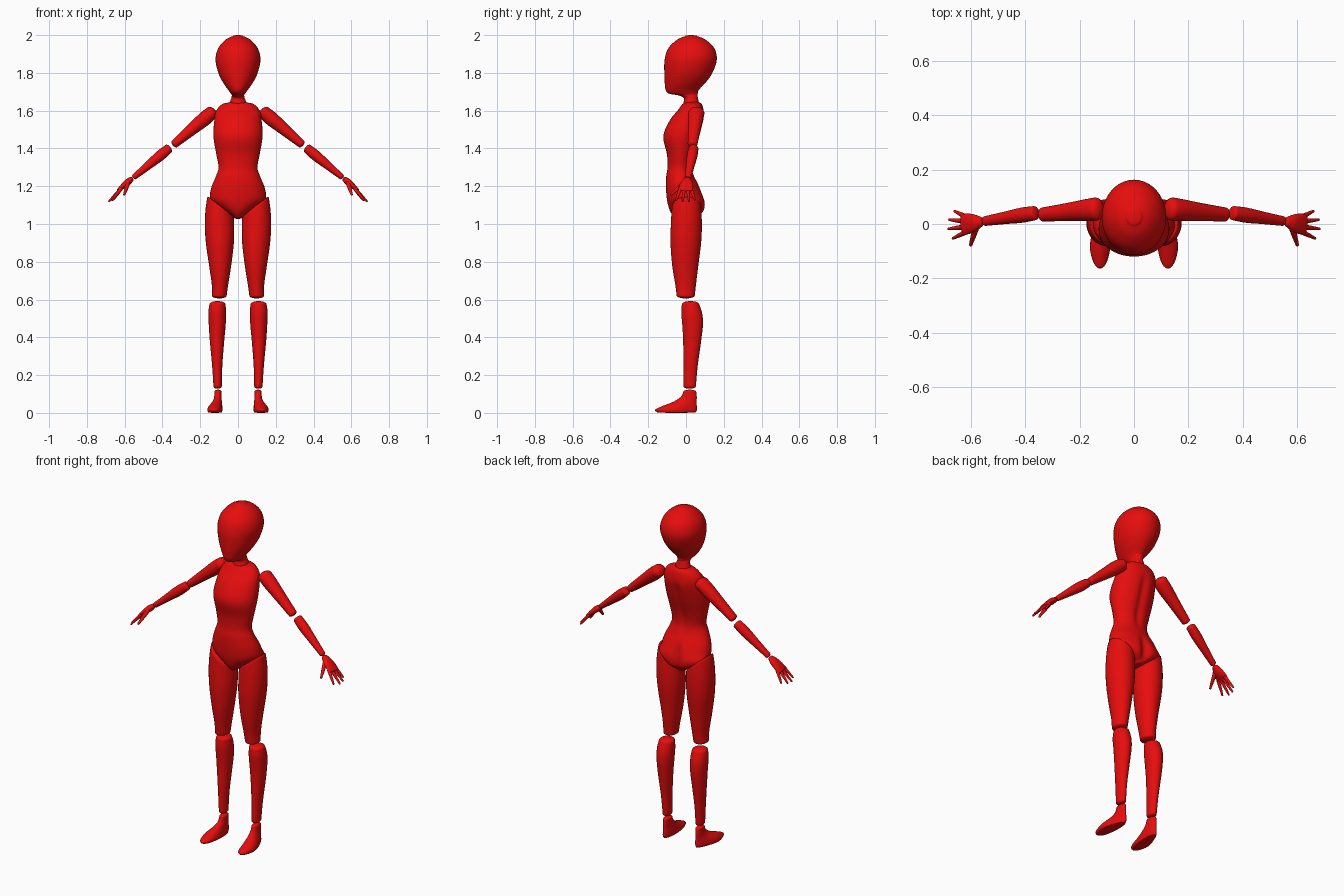
import bpy, bmesh, math
from mathutils import Vector, Matrix

cube = bpy.data.objects.get("Cube")
if cube:
    bpy.data.objects.remove(cube)

red = bpy.data.materials.new("glossy_red")
red.use_nodes = True
red.diffuse_color = (0.8, 0.004, 0.004, 1)
red.node_tree.nodes["Principled BSDF"].inputs["Base Color"].default_value = red.diffuse_color


def smooth_step(v, low, high):
    t = max(0, min(1, (v - low) / (high - low)))
    return t * t * (3 - 2 * t)


def spline(rows, steps):
    """Smooth interpolation through cross-section rows."""
    result = []
    for i in range(len(rows) - 1):
        a, b, c, d = (rows[max(0, min(len(rows) - 1, i + k))] for k in (-1, 0, 1, 2))
        for s in range(steps):
            t = s / steps
            result.append([q + 0.5 * t * (r - p + t * (2*p - 5*q + 4*r - w + t * (3*(q - r) + w - p)))
                           for p, q, r, w in zip(a, b, c, d)])
    return result + [list(rows[-1])]


def rounded_end(row, height):
    """Shrinking sections that close an end with a soft dome."""
    z, x0, x1, y0, y1 = row
    cx, cy, rx, ry = (x0 + x1) / 2, (y0 + y1) / 2, (x1 - x0) / 2, (y1 - y0) / 2
    out = []
    for k in range(1, 6):
        a = math.radians(17 * k)
        f = math.cos(a)
        out.append([z + height * math.sin(a), cx - rx*f, cx + rx*f, cy - ry*f, cy + ry*f])
    return out


def loft(name, rows, frame=Matrix(), ends=(0.01, 0.01), shape=None, sides=32, steps=5):
    """Oval sections (height, x0, x1, y0, y1) joined into one closed part."""
    rows = sorted(rows)
    body = spline(rows, steps)
    body = rounded_end(rows[0], -ends[0])[::-1] + body + rounded_end(rows[-1], ends[1])
    bm = bmesh.new()
    rings = []
    for z, x0, x1, y0, y1 in body:
        ring = []
        for k in range(sides):
            a = math.tau * k / sides
            co = Vector(((x0 + x1 + (x1 - x0) * math.cos(a)) / 2,
                         (y0 + y1 + (y1 - y0) * math.sin(a)) / 2, z))
            ring.append(bm.verts.new(frame @ (shape(co) if shape else co)))
        rings.append(ring)
    for low, high in zip(rings, rings[1:]):
        for k in range(sides):
            n = (k + 1) % sides
            bm.faces.new((low[k], low[n], high[n], high[k]))
    bm.faces.new(rings[0][::-1])
    bm.faces.new(rings[-1])
    bmesh.ops.recalc_face_normals(bm, faces=bm.faces)
    for face in bm.faces:
        face.smooth = True
    mesh = bpy.data.meshes.new(name)
    bm.to_mesh(mesh)
    bm.free()
    mesh.materials.append(red)
    obj = bpy.data.objects.new(name, mesh)
    bpy.context.collection.objects.link(obj)
    return obj


def limb(name, start, end, widths, mirror, ends=(0.01, 0.01), sides=24):
    """Tube from start to end; widths are (fraction, half thickness, half depth)."""
    start, end = Vector(start), Vector(end)
    axis = (end - start).normalized()
    side = Vector((0, 1, 0)).cross(axis).normalized()
    depth = axis.cross(side)
    turn = Matrix((side, depth, axis)).transposed().to_4x4()
    frame = mirror @ Matrix.Translation(start) @ turn
    length = (end - start).length
    return loft(name, [(f * length, -a, a, -b, b) for f, a, b in widths], frame, ends, None, sides, 4)


def even(rows):
    return [(z, -x, x, y0, y1) for z, x, y0, y1 in rows]


# Head and neck
loft("head", even([
    (1.62, .05, -.02, .075), (1.645, .043, -.013, .068), (1.668, .035, -.012, .063),
    (1.682, .033, -.045, .061), (1.69, .038, -.09, .062), (1.71, .052, -.108, .068),
    (1.75, .08, -.113, .105), (1.8, .104, -.115, .14), (1.87, .119, -.113, .163),
    (1.93, .105, -.094, .15), (1.975, .067, -.048, .105), (1.994, .03, -.006, .062)]),
    ends=(.005, .006), sides=40)


# Torso with spine groove and divided seat
def torso_shape(co):
    x, y, z = co
    if y > 0:
        low = 1 - smooth_step(z, 1.08, 1.16)
        groove = math.exp(-(x / .022) ** 2)
        seat = smooth_step(z, 1.0, 1.06) * (1 - smooth_step(z, 1.12, 1.22))
        spine = smooth_step(z, 1.22, 1.35) * (1 - smooth_step(z, 1.5, 1.6))
        x *= 1 + .35 * low * smooth_step(y, 0, .06)
        y -= groove * (.025 * seat + .012 * spine)
    return Vector((x, y, z))


loft("torso", even([
    (1.643, .05, -.005, .07), (1.634, .085, -.02, .084), (1.6, .115, -.045, .093),
    (1.55, .125, -.085, .095), (1.465, .13, -.12, .075), (1.37, .115, -.101, .045),
    (1.3, .103, -.098, .035), (1.25, .118, -.105, .045), (1.19, .142, -.106, .075),
    (1.13, .147, -.101, .1), (1.09, .105, -.092, .106), (1.06, .06, -.08, .1),
    (1.035, .022, -.06, .078)]), ends=(.008, .004), shape=torso_shape, sides=64)


# Slanted hip line at the top of the thigh
def thigh_shape(co):
    co.z += (co.x - .095) * .8 * smooth_step(co.z, .92, 1.09)
    return co


# Foot narrows to the heel, turns slightly outward
def foot_shape(co):
    toe = smooth_step(-co.y, -.06, .1)
    co.x = .106 + (co.x - .106) * (.75 + .25 * toe) + .018 * toe * (1 - smooth_step(co.z, .03, .09))
    return co


for label, sign in (("left", 1), ("right", -1)):
    mirror = Matrix.Scale(sign, 4, (1, 0, 0))

    # Legs
    loft(label + "_thigh", [
        (1.09, .022, .162, -.075, .08), (1.0, .02, .175, -.08, .084), (.9, .022, .17, -.082, .08),
        (.78, .036, .153, -.073, .065), (.68, .052, .139, -.057, .053),
        (.62, .06, .138, -.049, .046)], mirror, (.014, .01), thigh_shape)
    loft(label + "_shin", [
        (.575, .066, .151, -.022, .07), (.53, .063, .157, -.025, .085), (.47, .065, .155, -.02, .09),
        (.38, .073, .149, -.015, .08), (.25, .083, .137, -.014, .062),
        (.14, .086, .13, -.013, .052)], mirror, (.012, .017))
    loft(label + "_foot", [
        (.112, .083, .13, -.014, .054), (.085, .083, .131, -.028, .057), (.06, .078, .135, -.065, .056),
        (.038, .07, .142, -.12, .057), (.018, .067, .147, -.163, .058),
        (.004, .07, .144, -.155, .053)], mirror, (.004, .011), foot_shape)

    # Arms
    limb(label + "_upper_arm", (.14, .055, 1.588), (.336, .035, 1.424),
         [(0, .036, .043), (.2, .038, .04), (.5, .032, .034), (.8, .026, .029), (1, .022, .026)],
         mirror, (.025, .012))
    limb(label + "_forearm", (.366, .04, 1.4), (.548, .011, 1.25),
         [(0, .025, .026), (.25, .028, .028), (.6, .022, .023), (1, .015, .018)], mirror)

    # Hand
    limb(label + "_palm", (.565, .008, 1.237), (.63, -.002, 1.182),
         [(0, .014, .019), (.3, .018, .03), (.7, .014, .038), (1, .009, .037)], mirror)
    fingers = {"little": (.66, .047, 1.128), "ring": (.68, .016, 1.122),
               "middle": (.683, -.018, 1.12), "index": (.667, -.053, 1.126)}
    for finger, tip in fingers.items():
        limb(f"{label}_{finger}_finger", (.618, tip[1] * .55, 1.188), tip,
             [(0, .01, .01), (.5, .008, .008), (1, .005, .005)], mirror, (.004, .004), 12)
    limb(label + "_thumb", (.582, -.012, 1.218), (.602, -.078, 1.155),
         [(0, .012, .014), (.5, .01, .01), (1, .006, .006)], mirror, (.004, .004), 12)
